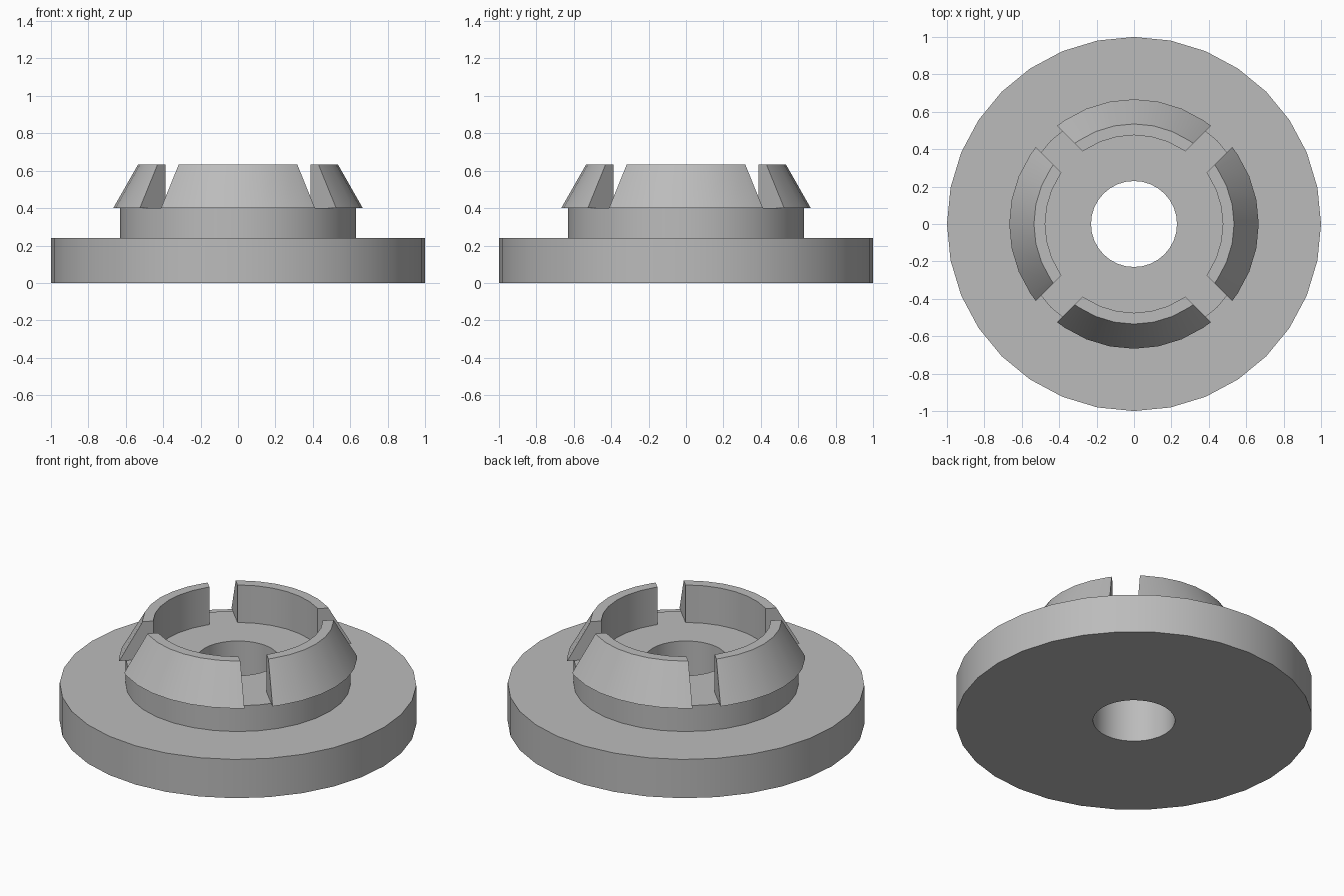
import bpy, bmesh
from math import sin, cos, asin, pi, tau

if "Cube" in bpy.data.objects:
    bpy.data.objects.remove(bpy.data.objects["Cube"])

SIDES = 32
STEP = tau / SIDES
SLOT_HALF = 0.08

grey = bpy.data.materials.new("plain grey")
grey.use_nodes = True
colour = (0.5, 0.5, 0.5, 1)
grey.diffuse_color = colour
grey.node_tree.nodes["Principled BSDF"].inputs["Base Color"].default_value = colour


def sweep(name, profile, angles_for, closed):
    """Sweep a closed (radius, height) profile around z."""
    bm = bmesh.new()
    columns = [[bm.verts.new((r * cos(a), r * sin(a), z)) for a in angles_for(r)]
               for r, z in profile]
    count = len(columns[0])
    for i, a in enumerate(columns):
        b = columns[(i + 1) % len(columns)]
        for j in range(count if closed else count - 1):
            k = (j + 1) % count
            bm.faces.new((a[j], a[k], b[k], b[j]))
    if not closed:
        bm.faces.new([c[0] for c in columns])
        bm.faces.new([c[-1] for c in columns])
    bmesh.ops.recalc_face_normals(bm, faces=bm.faces)
    mesh = bpy.data.meshes.new(name)
    bm.to_mesh(mesh)
    bm.free()
    mesh.materials.append(grey)
    obj = bpy.data.objects.new(name, mesh)
    bpy.context.collection.objects.link(obj)
    bpy.ops.object.select_all(action="DESELECT")
    obj.select_set(True)
    bpy.context.view_layer.objects.active = obj
    bpy.ops.object.shade_smooth_by_angle(angle=pi / 6)
    return obj


# Flange and collar with a through hole
sweep("flange_and_collar",
      [(0.23, 0), (1, 0), (1, 0.24), (0.63, 0.24), (0.63, 0.4), (0.23, 0.4)],
      lambda r: [j * STEP for j in range(SIDES)], True)

# Tapered snap prongs, separated by parallel-sided diagonal slots
prong_profile = [(0.475, 0.38), (0.62, 0.38), (0.62, 0.4), (0.667, 0.4),
                 (0.535, 0.632), (0.475, 0.632)]
for n, side in enumerate(("left", "back", "right", "front")):
    def prong_angles(r, centre=n * pi / 2):
        end = pi / 4 - asin(SLOT_HALF / r)
        return [centre + a for a in (-end, *(k * STEP for k in range(-3, 4)), end)]
    sweep(side + "_prong", prong_profile, prong_angles, False)
